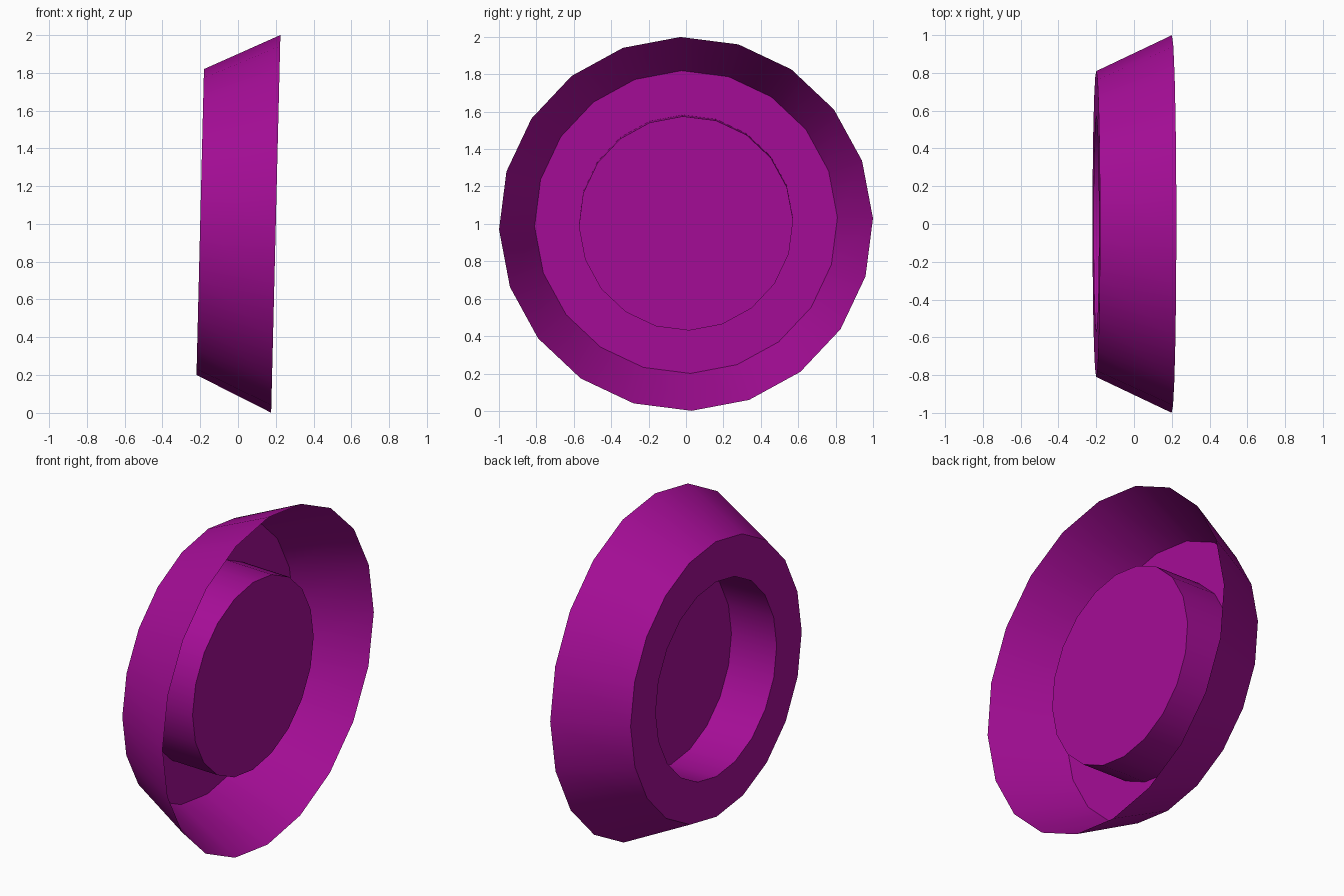
import bpy
import bmesh
from math import sin, cos, tau
from mathutils import Matrix

cube = bpy.data.objects.get("Cube")
if cube:
    bpy.data.objects.remove(cube, do_unlink=True)

SIDES = 20
ROLL = 0.03     # turn of the rings about the axis
TILT = 0.0245   # lean of the axis

# Single purple colour
purple = bpy.data.materials.new("purple")
purple.use_nodes = True
colour = (0.38, 0.004, 0.31, 1)
purple.diffuse_color = colour
purple.node_tree.nodes["Principled BSDF"].inputs["Base Color"].default_value = colour

# Profile as (position along axis, radius): rim, floor edge, boss foot, boss top
profile = [(0.2, 1.0), (-0.2, 0.81), (-0.2, 0.573), (0.1, 0.573)]

bm = bmesh.new()


def ring(x, radius):
    angles = [ROLL + tau * i / SIDES for i in range(SIDES)]
    return [bm.verts.new((x, -radius * sin(a), radius * cos(a))) for a in angles]


# Flared wall, flat floor and raised boss wall
rings = [ring(x, r) for x, r in profile]
for a, b in zip(rings, rings[1:]):
    for i in range(SIDES):
        j = (i + 1) % SIDES
        bm.faces.new((b[i], b[j], a[j], a[i]))

# Boss top
bm.faces.new(reversed(rings[-1]))

# Lean the dish and stand it on the ground
bm.transform(Matrix.Translation((0, 0, 1.005)) @ Matrix.Rotation(TILT, 4, "Y"))

mesh = bpy.data.meshes.new("round_dish")
bm.to_mesh(mesh)
bm.free()
mesh.materials.append(purple)
dish = bpy.data.objects.new("round_dish", mesh)
bpy.context.collection.objects.link(dish)

bpy.ops.object.select_all(action="DESELECT")
dish.select_set(True)
bpy.context.view_layer.objects.active = dish
bpy.ops.object.shade_smooth_by_angle()
